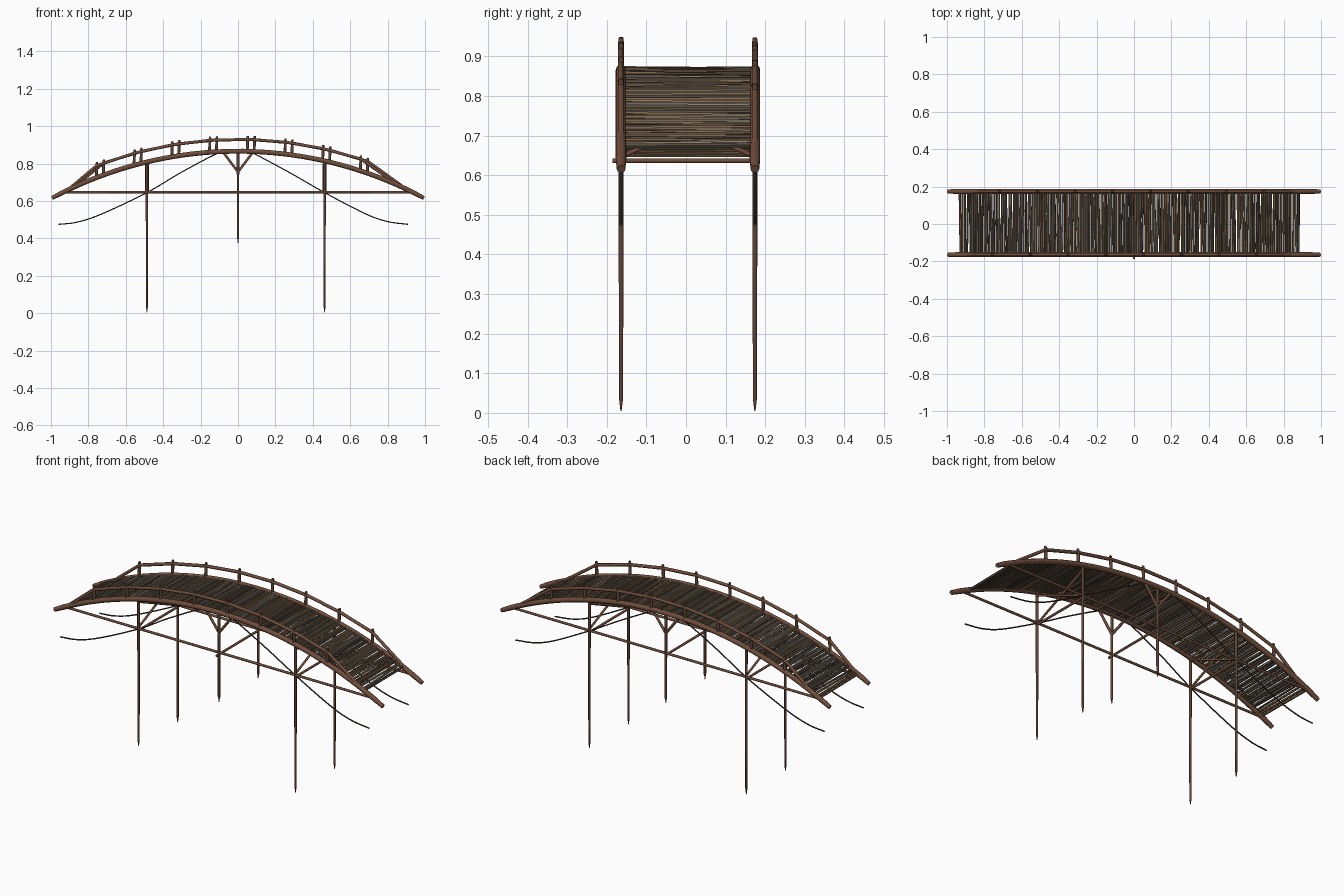
import bpy, bmesh, math, random
from mathutils import Vector

if "Cube" in bpy.data.objects:
    bpy.data.objects.remove(bpy.data.objects["Cube"])

random.seed(4)
R, TOP = 2.10, 0.866          # arch radius and crown height
SIDES = {"front": -0.164, "back": 0.174}


def arch(x):
    return TOP - R + math.sqrt(R * R - x * x)


def material(name, rgb):
    m = bpy.data.materials.new(name)
    m.diffuse_color = (*rgb, 1)
    m.use_nodes = True
    m.node_tree.nodes["Principled BSDF"].inputs["Base Color"].default_value = m.diffuse_color
    return m


WOOD = material("red_brown_wood", (0.16, 0.075, 0.045))
DARK = material("dark_wood", (0.11, 0.055, 0.035))
ROPE = material("rope", (0.06, 0.04, 0.03))
PLANKS = [material("plank_%d" % i, c) for i, c in enumerate(
    [(0.20, 0.12, 0.06), (0.15, 0.12, 0.09), (0.09, 0.07, 0.05), (0.23, 0.19, 0.15)])]


def add_tube(bm, pts, radii, n=8):
    """Sweep a round section along points, with capped ends."""
    pts = [Vector(p) for p in pts]
    if not isinstance(radii, (list, tuple)):
        radii = [radii] * len(pts)
    rings = []
    for i, p in enumerate(pts):
        t = (pts[min(i + 1, len(pts) - 1)] - pts[max(i - 1, 0)]).normalized()
        ref = Vector((0, 1, 0)) if abs(t.y) < 0.9 else Vector((1, 0, 0))
        u = t.cross(ref).normalized()
        v = t.cross(u)
        rings.append([bm.verts.new(p + radii[i] * (math.cos(a) * u + math.sin(a) * v))
                      for a in (2 * math.pi * (k + 0.5) / n for k in range(n))])
    for a, b in zip(rings, rings[1:]):
        for k in range(n):
            bm.faces.new((a[k], a[(k + 1) % n], b[(k + 1) % n], b[k]))
    bm.faces.new(rings[0])
    bm.faces.new(rings[-1])


def finish(bm, name, mat):
    bmesh.ops.recalc_face_normals(bm, faces=bm.faces)
    me = bpy.data.meshes.new(name)
    bm.to_mesh(me)
    bm.free()
    ob = bpy.data.objects.new(name, me)
    bpy.context.collection.objects.link(ob)
    me.materials.append(mat)
    bpy.context.view_layer.objects.active = ob
    bpy.ops.object.select_all(action='DESELECT')
    ob.select_set(True)
    bpy.ops.object.shade_smooth_by_angle(angle=math.radians(50))
    return ob


def tube(name, pts, radii, mat, n=8):
    bm = bmesh.new()
    add_tube(bm, pts, radii, n)
    return finish(bm, name, mat)


def smooth_path(pts, steps=6):
    """Catmull-Rom through the points."""
    p = [Vector(q) for q in pts]
    p = [2 * p[0] - p[1]] + p + [2 * p[-1] - p[-2]]
    out = []
    for a, b, c, d in zip(p, p[1:], p[2:], p[3:]):
        for s in range(steps):
            t = s / steps
            out.append(0.5 * (2 * b + (c - a) * t + (2 * a - 5 * b + 4 * c - d) * t * t
                              + (3 * b - a - 3 * c + d) * t ** 3))
    return out + [p[-2]]


for side, y in SIDES.items():
    # arched main beam
    xs = [-0.994 + 1.988 * i / 40 for i in range(41)]
    tube(side + "_arch_beam", [(x, y, arch(x)) for x in xs],
         [0.011] + [0.0135] * 39 + [0.011], WOOD, 10)

    # long tie beam
    tube(side + "_tie_beam", [(-0.93, y, 0.647), (0.93, y, 0.647)], 0.0065, WOOD)

    # pointed support posts
    for label, x, z0 in (("left", -0.487, 0.005), ("middle", 0.0, 0.375), ("right", 0.463, 0.005)):
        tube("%s_%s_post" % (side, label),
             [(x, y, z0), (x, y, z0 + 0.03), (x, y, 0.4), (x, y, arch(x))],
             [0.0015, 0.0055, 0.0065, 0.0075], DARK)

    # V braces under the crown
    for s, label in ((-1, "left"), (1, "right")):
        tube("%s_%s_crown_brace" % (side, label),
             [(0, y, 0.755), (s * 0.08, y, 0.862)], 0.007, WOOD)

    # hanging ropes
    tube(side + "_rope", smooth_path([(x, y, z) for x, z in (
        (-0.96, 0.475), (-0.86, 0.487), (-0.73, 0.53), (-0.487, 0.645), (-0.30, 0.755),
        (-0.10, 0.858), (0, 0.873), (0.06, 0.865), (0.27, 0.755), (0.463, 0.645),
        (0.68, 0.532), (0.80, 0.49), (0.91, 0.475))]), 0.0035, ROPE, 6)

    # railing posts and hand rail
    off = 0.0 if side == "front" else 0.037
    rail = [(-0.90 + off * 0.4, y, 0.668)]
    bm = bmesh.new()
    for i in range(8):
        x = -0.755 + 0.2017 * i + off
        base = arch(x)
        add_tube(bm, [(x - 0.003, y, base - 0.01), (x, y, base + 0.07),
                      (x + 0.001, y, base + 0.083)], [0.0085, 0.008, 0.006])
        rail.append((x, y, base + 0.064))
    finish(bm, side + "_railing_posts", DARK)
    rail.append((0.86 + off * 0.4, y, arch(0.86)))
    tube(side + "_hand_rail", rail, 0.0085, WOOD)

# cross bars and diagonal bracing between the posts
f, b = SIDES["front"], SIDES["back"]
for label, x in (("left", -0.487), ("middle", 0.0), ("right", 0.463)):
    over = 0.022 if label == "middle" else 0.004
    tube(label + "_cross_bar", [(x, f - over, 0.637), (x, b + 0.004, 0.637)], 0.0065, WOOD)
    if label != "middle":
        for k, (y0, y1) in enumerate(((f, b), (b, f))):
            tube("%s_cross_brace_%d" % (label, k + 1),
                 [(x + 0.005 * (2 * k - 1), y0, 0.647),
                  (x + 0.005 * (2 * k - 1), y1, 0.795)], 0.006, WOOD)

# deck of round sticks in mixed wood tones
decks = [bmesh.new() for _ in PLANKS]
COUNT = 140
for i in range(COUNT):
    x = -0.928 + 1.806 * i / (COUNT - 1) + random.uniform(-0.002, 0.002)
    sk = random.uniform(-0.003, 0.003)
    r = random.uniform(0.0055, 0.0072)
    dz = random.uniform(-0.002, 0.002)
    add_tube(random.choice(decks),
             [(x - sk, f + 0.005, arch(x - sk) + 0.002 + dz),
              (x + sk, b - 0.005, arch(x + sk) + 0.002 - dz)], r, 6)
for k, bm in enumerate(decks):
    finish(bm, "deck_sticks_%d" % (k + 1), PLANKS[k])
